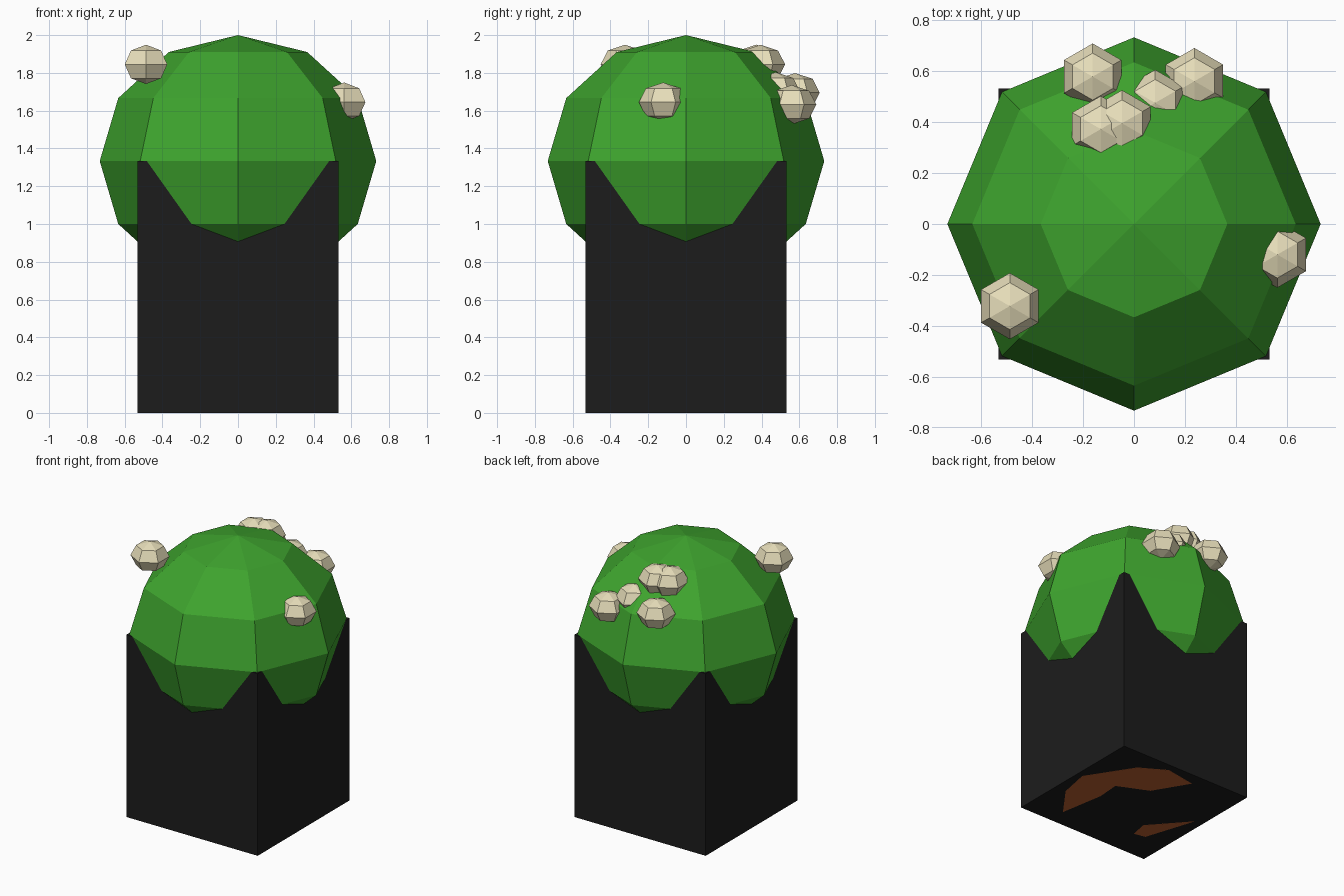
import bpy, bmesh
from mathutils import Matrix

if "Cube" in bpy.data.objects:
    bpy.data.objects.remove(bpy.data.objects["Cube"])


def material(name, rgb):
    m = bpy.data.materials.new(name)
    m.diffuse_color = (*rgb, 1)
    m.use_nodes = True
    m.node_tree.nodes["Principled BSDF"].inputs["Base Color"].default_value = m.diffuse_color
    return m


black = material("black", (0.0115, 0.0115, 0.0115))
green = material("leaf green", (0.048, 0.37, 0.027))
cream = material("cream", (0.80, 0.73, 0.49))
brown = material("brown", (0.50, 0.12, 0.03))


def add_object(name, bm, mat):
    me = bpy.data.meshes.new(name)
    bm.to_mesh(me)
    bm.free()
    me.materials.append(mat)
    ob = bpy.data.objects.new(name, me)
    bpy.context.collection.objects.link(ob)
    return ob


def place(loc, size):
    return Matrix.Translation(loc) @ Matrix.Diagonal((*size, 1))


def ball(name, segments, rings, loc, size, mat):
    bm = bmesh.new()
    bmesh.ops.create_uvsphere(bm, u_segments=segments, v_segments=rings,
                              radius=1, matrix=place(loc, size))
    return add_object(name, bm, mat)


def plate(name, outline, mat, thick=0.004):
    """Thin plate under the planter, its lower face just proud of z = 0."""
    bm = bmesh.new()
    face = bm.faces.new([bm.verts.new((x, y, -0.0005)) for x, y in outline])
    ext = bmesh.ops.extrude_face_region(bm, geom=[face], use_keep_orig=True)
    bmesh.ops.translate(bm, vec=(0, 0, thick),
                        verts=[v for v in ext["geom"] if isinstance(v, bmesh.types.BMVert)])
    bmesh.ops.recalc_face_normals(bm, faces=bm.faces)
    return add_object(name, bm, mat)


# Square planter
bm = bmesh.new()
bmesh.ops.create_cube(bm, size=1, matrix=place((0, 0, 0.6667), (1.064, 1.064, 1.3333)))
add_object("planter", bm, black)

# Brown trunk base showing through the underside in two patches
plate("trunk_base_large", [(0.28, -0.40), (0.445, -0.175), (0.49, 0.05), (0.283, 0.371),
                           (0.10, 0.48), (-0.133, 0.44), (0.017, 0.19), (0.237, 0.09),
                           (0.225, -0.076)], brown)
plate("trunk_base_small", [(-0.47, 0.07), (-0.24, -0.19), (-0.264, -0.317),
                           (-0.35, -0.30)], brown)

# Round low-poly bush
ball("bush", 8, 6, (0, 0, 1.3333), (0.732, 0.732, 0.6667), green)

# Blossoms, all the same size, partly sunk into the bush
blossoms = [
    (-0.487, -0.322, 1.845),
    (0.562, -0.120, 1.645),
    (-0.162, 0.578, 1.695),
    (0.237, 0.560, 1.632),
    (-0.130, 0.372, 1.845),
    (-0.047, 0.395, 1.845),
    (0.083, 0.475, 1.700),
]
for i, loc in enumerate(blossoms, 1):
    ball(f"blossom_{i}", 6, 4, loc, (0.13, 0.13, 0.104), cream)
